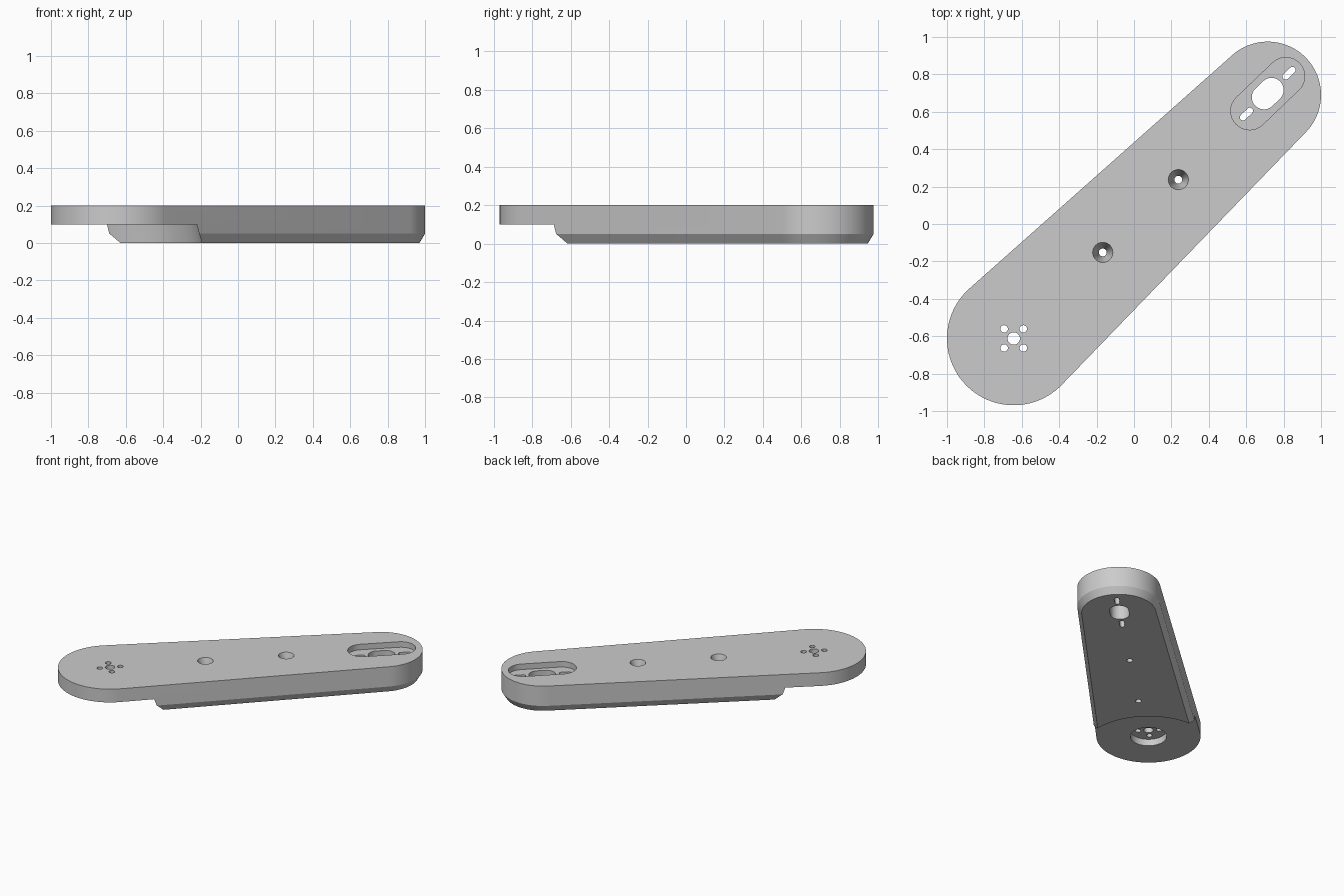
import bpy
import bmesh
from math import sin, cos, asin, atan2, pi, radians
from mathutils import Vector

cube = bpy.data.objects.get("Cube")
if cube:
    bpy.data.objects.remove(cube, do_unlink=True)

grey = bpy.data.materials.new("light_grey")
grey.use_nodes = True
grey.diffuse_color = (0.6, 0.6, 0.6, 1)
grey.node_tree.nodes["Principled BSDF"].inputs["Base Color"].default_value = (0.6, 0.6, 0.6, 1)


def arc(c, r, start, end, steps):
    return [(c[0] + r * cos(start + (end - start) * i / steps),
             c[1] + r * sin(start + (end - start) * i / steps)) for i in range(steps + 1)]


def circle(c, r, steps=48):
    return arc(c, r, 0, 2 * pi, steps)[:-1]


def capsule(c1, r1, c2, r2, steps=32):
    """Two round ends joined by their outer tangents."""
    d = Vector(c2) - Vector(c1)
    a = atan2(d.y, d.x)
    n = pi / 2 - asin((r1 - r2) / d.length)
    return arc(c2, r2, a - n, a + n, steps) + arc(c1, r1, a + n, a + 2 * pi - n, steps)


def loft(name, *layers):
    """Closed solid through outlines stacked from bottom to top."""
    bm = bmesh.new()
    rings = [[bm.verts.new((x, y, z)) for x, y in pts] for z, pts in layers]
    for low, high in zip(rings, rings[1:]):
        for i in range(len(low)):
            j = (i + 1) % len(low)
            bm.faces.new((low[i], low[j], high[j], high[i]))
    bm.faces.new(rings[0][::-1])
    bm.faces.new(rings[-1])
    mesh = bpy.data.meshes.new(name)
    bm.to_mesh(mesh)
    bm.free()
    mesh.materials.append(grey)
    obj = bpy.data.objects.new(name, mesh)
    bpy.context.collection.objects.link(obj)
    return obj


big = (-0.643, -0.612)
small = (0.715, 0.69)
axis = (Vector(small) - Vector(big)).normalized()
slot_mid = Vector((0.715, 0.697))


def slot(offset, half, r):
    """Slot outline along the arm, shifted from the slot centre."""
    m = slot_mid + axis * offset
    return capsule(m - axis * half, r, m + axis * half, r, 16)


# Arm body with a chamfered lower edge
outline = capsule(big, 0.357, small, 0.285, 48)
inset = capsule(big, 0.327, small, 0.255, 48)
arm = loft("arm_body", (0, inset), (0.05, outline), (0.2, outline))

# Clearance under the large end
cutters = [loft("clearance_cutter", (-0.1, circle(big, 0.47, 128)), (0.1, circle(big, 0.43, 128)))]

# Hub bore, centre hole and four bolt holes
cutters.append(loft("hub_bore_cutter", (0.05, circle(big, 0.125)), (0.15, circle(big, 0.125))))
cutters.append(loft("hub_hole_cutter", (0.1, circle(big, 0.033)), (0.3, circle(big, 0.033))))
for sx in (-1, 1):
    for sy in (-1, 1):
        p = (big[0] + sx * 0.051, big[1] + sy * 0.051)
        cutters.append(loft("bolt_hole_cutter", (0.1, circle(p, 0.02, 24)), (0.3, circle(p, 0.02, 24))))

# Countersunk holes along the arm
for p in ((-0.167, -0.152), (0.237, 0.237)):
    thin, wide = circle(p, 0.021, 32), circle(p, 0.054, 32)
    cutters.append(loft("countersink_cutter", (-0.1, thin), (0.09, thin), (0.2, wide), (0.3, wide)))

# Recessed slot at the small end with three through openings
cutters.append(loft("recess_cutter", (0.158, slot(0, 0.134, 0.101)), (0.3, slot(0, 0.134, 0.101))))
cutters.append(loft("shaft_slot_cutter", (-0.1, slot(0, 0.028, 0.065)), (0.25, slot(0, 0.028, 0.065))))
for side in (-1, 1):
    s = slot(side * 0.158, 0.025, 0.017)
    cutters.append(loft("screw_slot_cutter", (-0.1, s), (0.25, s)))

# Cut everything out of the body
bpy.context.view_layer.objects.active = arm
for cutter in cutters:
    mod = arm.modifiers.new(cutter.name, 'BOOLEAN')
    mod.operation = 'DIFFERENCE'
    mod.solver = 'EXACT'
    mod.object = cutter
    bpy.ops.object.modifier_apply(modifier=mod.name)
for cutter in cutters:
    bpy.data.objects.remove(cutter, do_unlink=True)

# Smooth round walls, keep sharp edges
bpy.ops.object.select_all(action='DESELECT')
arm.select_set(True)
bpy.ops.object.shade_smooth_by_angle(angle=radians(25))
